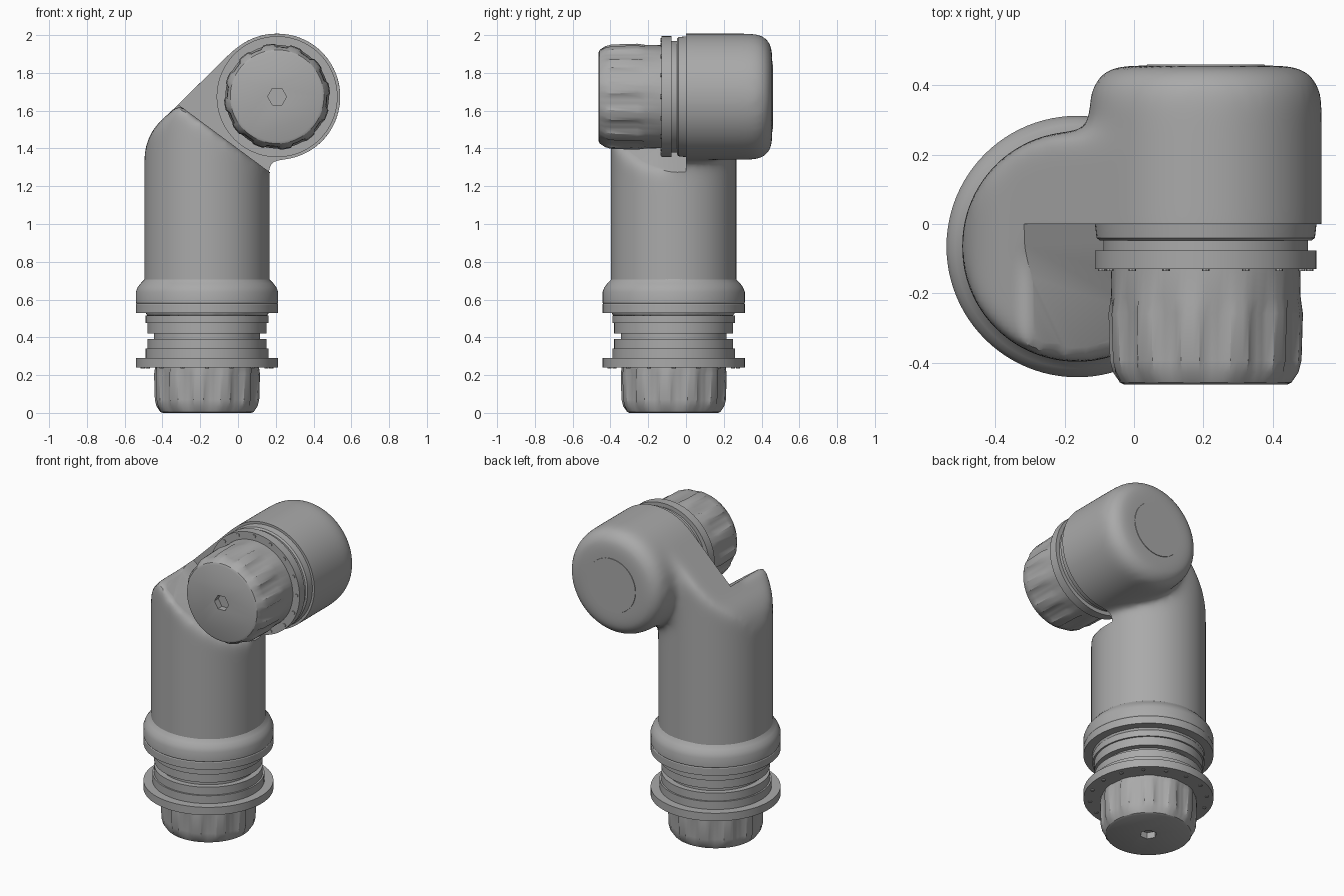
import bpy, bmesh
from math import sin, cos, pi, radians
from mathutils import Matrix

if "Cube" in bpy.data.objects:
    bpy.data.objects.remove(bpy.data.objects["Cube"])

grey = bpy.data.materials.new("housing grey")
grey.use_nodes = True
COLOUR = (0.4, 0.4, 0.4, 1)
grey.diffuse_color = COLOUR
grey.node_tree.nodes["Principled BSDF"].inputs["Base Color"].default_value = COLOUR

# Joint frames: local z runs from the knob tip into the housing
LOWER = Matrix.Translation((-0.164, -0.065, 0))
UPPER = Matrix.Translation((0.207, -0.463, 1.674)) @ Matrix.Rotation(-pi / 2, 4, "X")


def finish(name, bm, frame=Matrix()):
    bm.transform(frame)
    bmesh.ops.recalc_face_normals(bm, faces=bm.faces)
    mesh = bpy.data.meshes.new(name)
    bm.to_mesh(mesh)
    bm.free()
    mesh.materials.append(grey)
    obj = bpy.data.objects.new(name, mesh)
    bpy.context.collection.objects.link(obj)
    return obj


def lathe(name, profile, frame, segments=96):
    """Turn (distance, radius, groove depth) rows; grooves repeat 12 times."""
    bm = bmesh.new()
    rings = []
    for d, r, *depth in profile:
        ring = []
        for i in range(segments):
            a = 2 * pi * i / segments
            rad = r - (depth[0] if depth and i % 8 < 4 else 0)
            ring.append(bm.verts.new((rad * cos(a), rad * sin(a), d)))
        rings.append(ring)
    for lo, hi in zip(rings, rings[1:]):
        for i in range(segments):
            j = (i + 1) % segments
            bm.faces.new((lo[i], lo[j], hi[j], hi[i]))
    bm.faces.new(rings[0])
    bm.faces.new(rings[-1])
    return finish(name, bm, frame)


def prism(name, outline, y0, y1):
    """Extrude an x-z outline along y."""
    bm = bmesh.new()
    face = bm.faces.new([bm.verts.new((x, y0, z)) for x, z in outline])
    new = bmesh.ops.extrude_face_region(bm, geom=[face])["geom"]
    bmesh.ops.translate(bm, vec=(0, y1 - y0, 0),
                        verts=[v for v in new if isinstance(v, bmesh.types.BMVert)])
    return finish(name, bm)


def apply_modifier(obj, kind, **settings):
    mod = obj.modifiers.new(kind.lower(), kind)
    for key, value in settings.items():
        setattr(mod, key, value)
    bpy.context.view_layer.objects.active = obj
    bpy.ops.object.modifier_apply(modifier=mod.name)


def combine(obj, other, operation):
    apply_modifier(obj, "BOOLEAN", operation=operation, object=other, solver="EXACT")
    bpy.data.objects.remove(other)


def smooth(obj, angle=30):
    bpy.ops.object.select_all(action="DESELECT")
    obj.select_set(True)
    bpy.context.view_layer.objects.active = obj
    bpy.ops.object.shade_smooth_by_angle(angle=radians(angle))


def pocket(lift):
    """Sloped clearance in front of the upper joint."""
    return [(-0.8, 1.982 + lift), (0.8, 0.799 + lift), (0.8, 2.4), (-0.8, 2.4)]


# Elbow housing: tube trimmed by a rounded shoulder, merged with the head
housing = lathe("elbow_housing", [(0.5, 0.334), (2.1, 0.334)], LOWER)
shoulder = prism("shoulder", [(-0.6, 0.4), (-0.6, 1.25), (-0.503, 1.31), (-0.493, 1.4),
                              (-0.463, 1.48), (-0.418, 1.54), (-0.355, 1.595),
                              (-0.029, 1.916), (0.207, 1.68), (0.207, 0.4)], -0.6, 0.6)
combine(housing, shoulder, "INTERSECT")
round_back = [(0.825 + 0.095 * sin(t * pi / 12), 0.241 + 0.095 * cos(t * pi / 12))
              for t in range(7)]
head = lathe("head", [(0.36, 0.336)] + round_back, UPPER)
combine(housing, head, "UNION")
combine(housing, prism("rough_pocket", pocket(0.012), -0.8, -0.09), "DIFFERENCE")

# Blend the junctions, then cut the flat front face crisply
apply_modifier(housing, "REMESH", mode="VOXEL", voxel_size=0.018)
apply_modifier(housing, "SMOOTH", factor=0.5, iterations=38)
combine(housing, prism("clean_pocket", pocket(0.008), -0.8, 0), "DIFFERENCE")
smooth(housing)

# Lower collar with its stepped grooves and end flange
smooth(lathe("lower_collar", [
    (0.53, 0.3), (0.53, 0.377), (0.575, 0.377), (0.58, 0.374), (0.585, 0.377),
    (0.64, 0.377), (0.665, 0.367), (0.685, 0.352), (0.705, 0.333), (0.722, 0.326),
    (0.73, 0.3)], LOWER))
smooth(lathe("lower_grooves", [
    (0.28, 0.325), (0.34, 0.325), (0.34, 0.315), (0.39, 0.315), (0.39, 0.28),
    (0.42, 0.28), (0.42, 0.315), (0.475, 0.315), (0.475, 0.325), (0.515, 0.325),
    (0.515, 0.31), (0.54, 0.31)], LOWER))
smooth(lathe("lower_flange", [(0.24, 0.377), (0.29, 0.377)], LOWER))

# Upper coupling rings
smooth(lathe("upper_flange", [(0.333, 0.32), (0.387, 0.32)], UPPER))
smooth(lathe("upper_groove", [(0.38, 0.295), (0.42, 0.295)], UPPER))
smooth(lathe("upper_ring", [(0.415, 0.305), (0.423, 0.315), (0.465, 0.32)], UPPER))
smooth(lathe("back_cover", [(0.9, 0.175), (0.923, 0.17)], UPPER))

# Grip knobs with hexagonal sockets, and the bolts around each flange
for label, frame, flange, bolt_radius in (("lower", LOWER, 0.24, 0.34),
                                          ("upper", UPPER, 0.333, 0.3)):
    knob = lathe(label + "_knob", [
        (0, 0.235), (0.006, 0.248), (0.035, 0.268, 0.006), (0.07, 0.277, 0.012),
        (0.205, 0.281, 0.016), (0.25, 0.274), (0.36, 0.272)], frame)
    combine(knob, lathe("socket", [(-0.05, 0.05), (0.04, 0.05)], frame, 6), "DIFFERENCE")
    smooth(knob)
    bm = bmesh.new()
    for i in range(16):
        a = 2 * pi * i / 16
        place = Matrix.Translation((bolt_radius * cos(a), bolt_radius * sin(a), flange))
        bmesh.ops.create_cone(bm, cap_ends=True, segments=8, radius1=0.011,
                              radius2=0.011, depth=0.01, matrix=place)
    smooth(finish(label + "_bolts", bm, frame))
